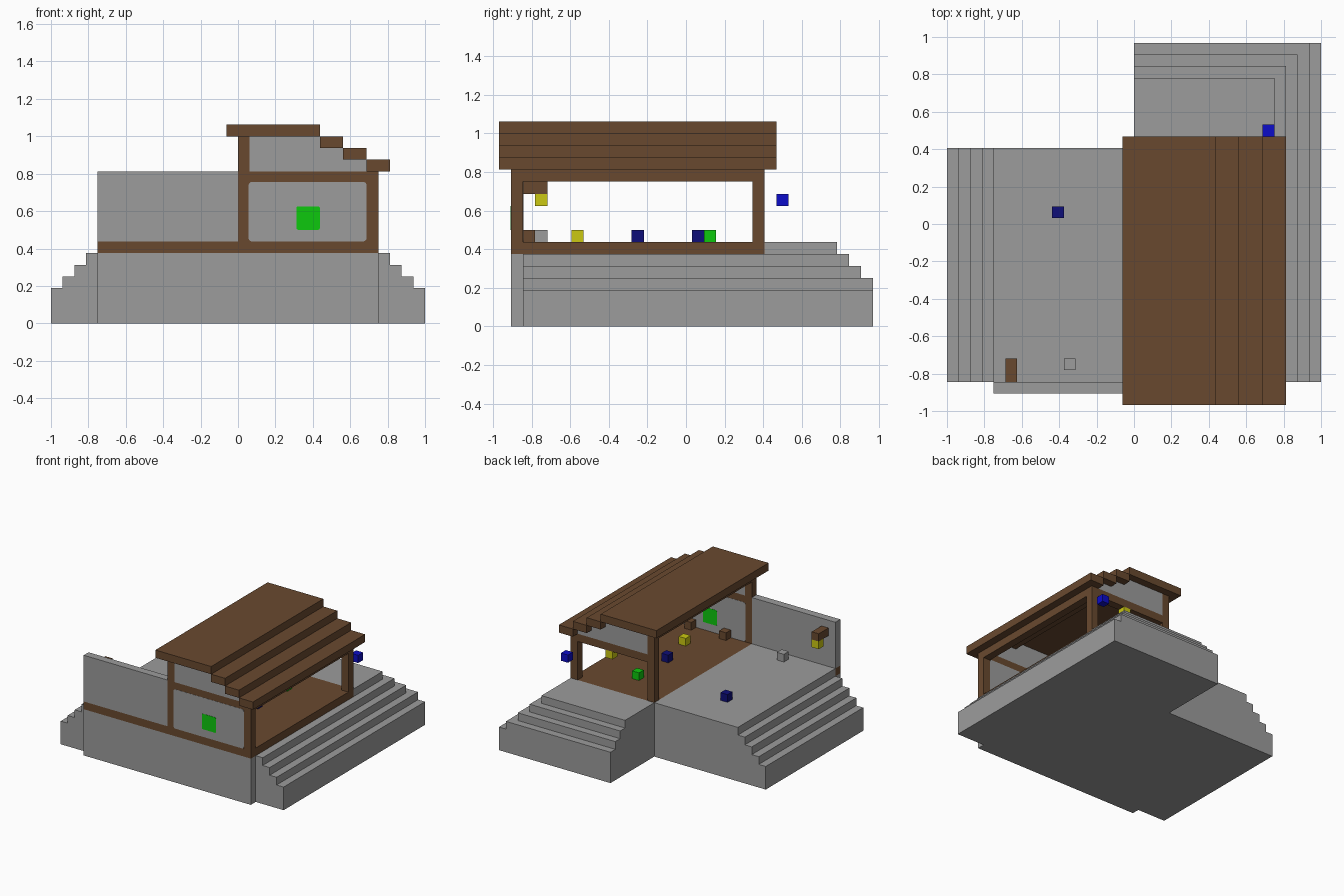
import bpy, bmesh

if "Cube" in bpy.data.objects:
    bpy.data.objects.remove(bpy.data.objects["Cube"])

U = 1 / 16  # one grid block


def material(name, rgb):
    lin = [((c / 255 + 0.055) / 1.055) ** 2.4 if c > 10 else c / 255 / 12.92 for c in rgb]
    m = bpy.data.materials.new(name)
    m.use_nodes = True
    m.diffuse_color = (*lin, 1)
    m.node_tree.nodes["Principled BSDF"].inputs["Base Color"].default_value = (*lin, 1)
    return m


STONE = material("grey stone", (156, 156, 156))
WOOD = material("brown wood", (105, 73, 47))
GREEN = material("green", (13, 200, 13))
YELLOW = material("yellow", (203, 200, 18))
NAVY = material("navy blue", (14, 14, 120))
BLUE = material("bright blue", (12, 12, 200))


def blocks(name, mat, *boxes, rounding=0):
    """One object from boxes (x0, x1, y0, y1, z0, z1) in block units."""
    bm = bmesh.new()
    for x0, x1, y0, y1, z0, z1 in boxes:
        lo, hi = (x0, y0, z0), (x1, y1, z1)
        for v in bmesh.ops.create_cube(bm, size=1)["verts"]:
            v.co = [(hi[i] if v.co[i] > 0 else lo[i]) * U for i in range(3)]
    if rounding:  # round only the corners seen from the front
        edges = [e for e in bm.edges if abs(e.verts[0].co.y - e.verts[1].co.y) > 0.01]
        bmesh.ops.bevel(bm, geom=edges, offset=rounding, segments=3, profile=0.5, affect='EDGES')
    me = bpy.data.meshes.new(name)
    bm.to_mesh(me)
    bm.free()
    me.materials.append(mat)
    ob = bpy.data.objects.new(name, me)
    bpy.context.collection.objects.link(ob)
    return ob


def cube(name, mat, x, y, z=7):
    return blocks(name, mat, (x, x + 1, y, y + 1, z, z + 1))


# Main depth lines: front face, inside of front wall, back face
F, FI, B = -14.5, -13.5, 6.5
BI = B - 1

# Stone base and stepped terraces
blocks("front_base", STONE, (-12, 12, F, FI, 0, 6))
blocks("left_terrace_steps", STONE,
       *[(-16 + i, 0, FI, B, 0 if i == 0 else 2 + i, 3 + i) for i in range(5)])
blocks("right_terrace_steps", STONE,
       *[(0, 16 - i, FI, min(15.5, 16.5 - i), 0 if i == 0 else 2 + i, 3 + i) for i in range(4)])
blocks("back_deck", STONE, (0, 12, B, 12.5, 6, 7))

# Wooden floor, sill and garden wall
blocks("house_floor", WOOD, (0, 12, FI, B, 6, 7))
blocks("front_sill", WOOD, (-12, 12, F, FI, 6, 7))
blocks("garden_wall", STONE, (-12, 0, F, FI, 7, 13))

# Timber frame
for side, y0, y1 in (("front", F, FI), ("back", BI, B)):
    blocks(side + "_tall_post", WOOD, (0, 1, y0, y1, 7, 16))
    blocks(side + "_short_post", WOOD, (11, 12, y0, y1, 7, 13))
    blocks(side + "_beam", WOOD, (1, 11, y0, y1, 12, 13))
    blocks(side + "_gable", STONE, (1, 7, y0, y1, 13, 16),
           (7, 9, y0, y1, 13, 15), (9, 11, y0, y1, 13, 14))
blocks("eaves_beam", WOOD, (11, 12, FI, BI, 12, 13))
blocks("ridge_beam", WOOD, (0, 1, FI, BI, 15, 16))

# Front wall panel with rounded corners and a green window
blocks("panel_core", WOOD, (1, 11, F + 0.05, FI - 0.05, 7, 12))
blocks("front_panel", STONE, (0.9, 11, F - 0.02, FI + 0.02, 7, 12.1), rounding=0.018)
blocks("front_window", GREEN, (5, 7, F - 0.05, FI + 0.05, 8, 10), rounding=0.008)

# Stepped roof slabs
blocks("roof_top", WOOD, (-1, 7, -15.5, 7.5, 16, 17))
for i in range(3):
    blocks(f"roof_step_{i + 1}", WOOD, (7 + 2 * i, 9 + 2 * i, -15.5, 7.5, 15 - i, 16 - i))

# Wall lantern
blocks("lantern_bracket", WOOD, (-11, -10, FI, -11.5, 11, 12))
cube("lantern_light", YELLOW, -11, -12.5, 10)

# Lamps and loose blocks
cube("beam_lamp", YELLOW, 6, BI, 11)
cube("floor_lamp", YELLOW, 6, -9.5)
cube("hanging_block", BLUE, 11, 7.5, 10)
cube("patio_navy_block", NAVY, -7, 0.5)
cube("indoor_navy_block", NAVY, 5, -4.5)
cube("green_block", GREEN, 5, 1.5)
cube("stone_block", STONE, -6, -12.5)
cube("wood_block_1", WOOD, 3, FI)
cube("wood_block_2", WOOD, 8, FI)
